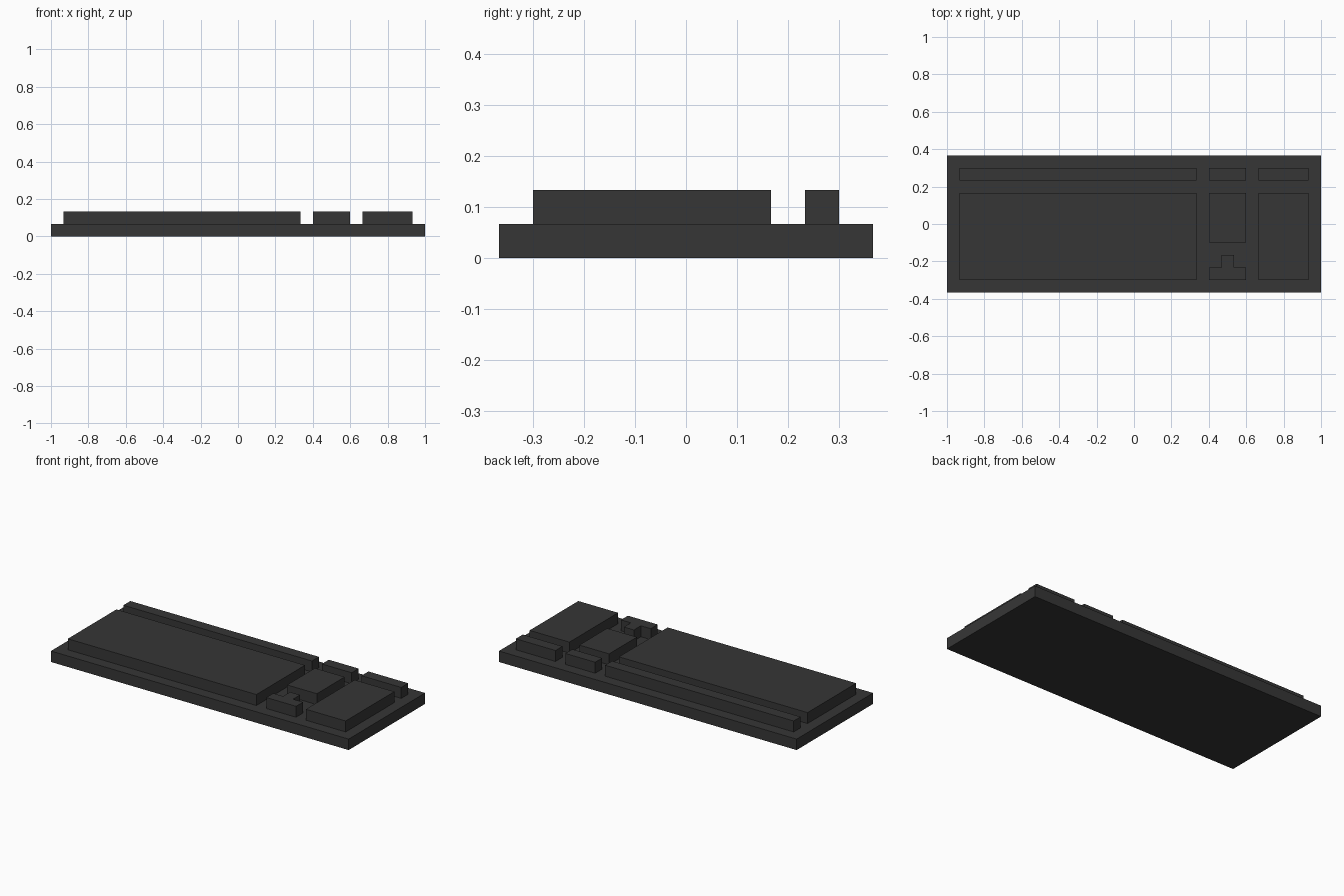
import bpy
import bmesh

cube = bpy.data.objects.get("Cube")
if cube:
    bpy.data.objects.remove(cube, do_unlink=True)

U = 1 / 15  # width of one key

charcoal = bpy.data.materials.new("charcoal plastic")
charcoal.use_nodes = True
colour = (0.037, 0.037, 0.037, 1)
charcoal.diffuse_color = colour
charcoal.node_tree.nodes["Principled BSDF"].inputs["Base Color"].default_value = colour


def slab(name, outline, bottom, height):
    """Extrude a flat outline, given in key widths, straight up."""
    bm = bmesh.new()
    face = bm.faces.new([bm.verts.new((x * U, y * U, bottom * U)) for x, y in outline])
    top = bmesh.ops.extrude_face_region(bm, geom=[face])["geom"]
    verts = [v for v in top if isinstance(v, bmesh.types.BMVert)]
    bmesh.ops.translate(bm, verts=verts, vec=(0, 0, height * U))
    bmesh.ops.recalc_face_normals(bm, faces=bm.faces)
    mesh = bpy.data.meshes.new(name)
    bm.to_mesh(mesh)
    bm.free()
    mesh.materials.append(charcoal)
    obj = bpy.data.objects.new(name, mesh)
    bpy.context.collection.objects.link(obj)
    return obj


def rectangle(x0, x1, y0, y1):
    return [(x0, y0), (x1, y0), (x1, y1), (x0, y1)]


# Base plate
slab("base_plate", rectangle(-15, 15, -5.5, 5.5), 0, 1)

# Three columns of keys: back row strip and the block in front of it
columns = [
    ("main", -14, 5, -4.5),
    ("navigation", 6, 9, -1.5),
    ("number", 10, 14, -4.5),
]
for name, left, right, front in columns:
    slab(name + "_back_row", rectangle(left, right, 3.5, 4.5), 1, 1)
    slab(name + "_key_block", rectangle(left, right, front, 2.5), 1, 1)

# Arrow keys as an upside-down T
half = [(1.5, -4.5), (1.5, -3.5), (0.5, -3.5), (0.5, -2.5)]
tee = half + [(-x, y) for x, y in reversed(half)]
slab("arrow_keys", [(x + 7.5, y) for x, y in tee], 1, 1)
